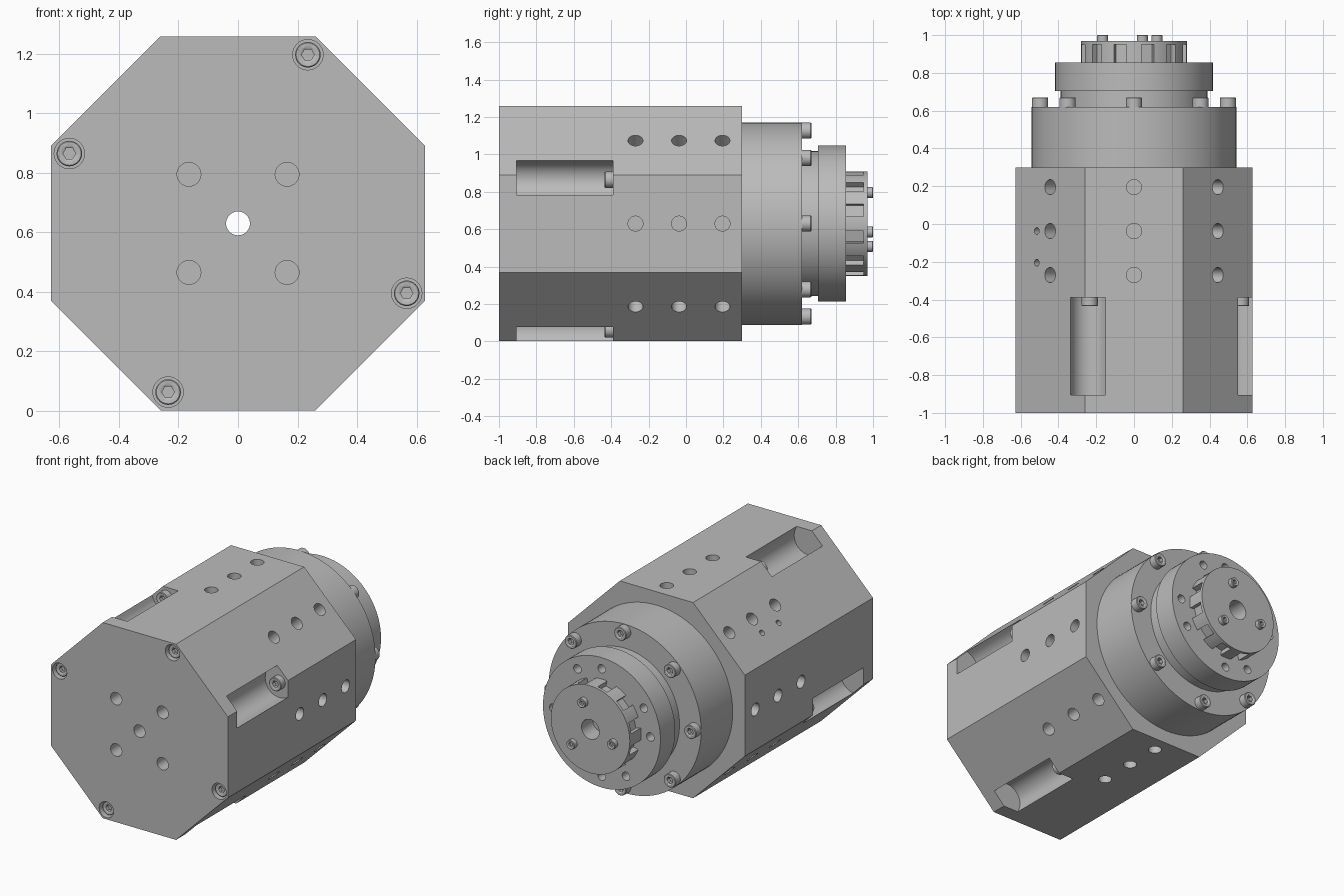
import bpy, bmesh, math
from math import cos, sin, pi, radians
from mathutils import Matrix, Vector

cube = bpy.data.objects.get("Cube")
if cube:
    bpy.data.objects.remove(cube, do_unlink=True)

AXIS_Z = 0.63      # height of the main axis
APOTHEM = 0.628    # flat-to-centre distance of the housing
BOLT_RING = 0.613

steel = bpy.data.materials.new("machined_grey")
steel.use_nodes = True
grey = (0.5, 0.5, 0.5, 1)
steel.diffuse_color = grey
steel.node_tree.nodes["Principled BSDF"].inputs["Base Color"].default_value = grey


def polar(r, deg):
    return r * cos(radians(deg)), r * sin(radians(deg))


def circle(r, cx=0, cz=0, n=64, start=0):
    return [(cx + r * cos(start + 2 * pi * i / n), cz + r * sin(start + 2 * pi * i / n))
            for i in range(n)]


def loft(bm, rings):
    """Skin a list of (points, y) rings and cap both ends."""
    loops = [[bm.verts.new((x, y, z + AXIS_Z)) for x, z in pts] for pts, y in rings]
    n = len(loops[0])
    for a, b in zip(loops, loops[1:]):
        for i in range(n):
            bm.faces.new((a[i], a[(i + 1) % n], b[(i + 1) % n], b[i]))
    bm.faces.new(loops[0])
    bm.faces.new(loops[-1])


def prism(bm, pts, y0, y1):
    loft(bm, [(pts, y0), (pts, y1)])


def make_object(name, bm):
    bmesh.ops.recalc_face_normals(bm, faces=bm.faces[:])
    mesh = bpy.data.meshes.new(name)
    bm.to_mesh(mesh)
    bm.free()
    obj = bpy.data.objects.new(name, mesh)
    bpy.context.collection.objects.link(obj)
    mesh.materials.append(steel)
    return obj


def smooth(obj):
    bpy.ops.object.select_all(action='DESELECT')
    obj.select_set(True)
    bpy.context.view_layer.objects.active = obj
    bpy.ops.object.shade_smooth_by_angle(angle=radians(30))


def cut(obj, cutter_bm):
    cutter = make_object("cutter", cutter_bm)
    cutter.hide_render = True
    mod = obj.modifiers.new("cut", 'BOOLEAN')
    mod.operation, mod.solver, mod.object = 'DIFFERENCE', 'EXACT', cutter
    bpy.context.view_layer.objects.active = obj
    bpy.ops.object.modifier_apply(modifier=mod.name)
    bpy.data.objects.remove(cutter, do_unlink=True)
    smooth(obj)


def radial_hole(bm, deg, y, r, depth, side=0):
    """Blind hole drilled square to a housing flat, shifted sideways by side."""
    out = Vector((cos(radians(deg)), 0, sin(radians(deg))))
    along = Vector((-out.z, 0, out.x))
    centre = out * (APOTHEM - depth / 2 + 0.02) + along * side
    centre += Vector((0, y, AXIS_Z))
    turn = out.to_track_quat('Z', 'Y').to_matrix().to_4x4()
    bmesh.ops.create_cone(bm, cap_ends=True, segments=32, radius1=r, radius2=r,
                          depth=depth + 0.04, matrix=Matrix.Translation(centre) @ turn)


def bolt(name, pos, y, r, h, facing):
    """Cap screw with a hexagonal socket, standing on y and pointing along facing."""
    n = 24
    hexagon = []
    for i in range(n):
        a = 2 * pi * i / n
        rad = 0.42 * r / cos(a % (pi / 3) - pi / 6)
        hexagon.append((pos[0] + rad * cos(a), pos[1] + rad * sin(a)))
    ring = lambda k: circle(r * k, *pos, n=n)
    bm = bmesh.new()
    loft(bm, [(ring(1), y), (ring(1), y + facing * h * 0.92),
              (ring(0.92), y + facing * h), (ring(0.62), y + facing * h),
              (hexagon, y + facing * h * 0.9), (hexagon, y + facing * h * 0.4)])
    smooth(make_object(name, bm))


# Octagonal housing
bm = bmesh.new()
prism(bm, circle(APOTHEM / cos(pi / 8), n=8, start=pi / 8), -1, 0.3)
housing = make_object("housing", bm)

cuts = bmesh.new()
prism(cuts, circle(0.04), -1.1, 0.4)
for k in range(4):
    # front face holes and counterbores
    prism(cuts, circle(0.04, *polar(0.233, 45 + 90 * k), n=32), -1.1, -0.85)
    prism(cuts, circle(0.051, *polar(BOLT_RING, 67.5 + 90 * k), n=32), -1.1, -0.935)
    # round-bottomed pocket opening outwards at a corner
    deg = 22.5 + 90 * k
    c, s = cos(radians(deg)), sin(radians(deg))
    u_shape = [(0.1, -0.1), (0.1, 0.1)]
    u_shape += [polar(0.1, 90 + 180 * i / 24) for i in range(25)]
    pocket = [((BOLT_RING + u) * c - v * s, (BOLT_RING + u) * s + v * c) for u, v in u_shape]
    prism(cuts, pocket, -0.905, -0.39)
for k in range(8):
    for y in (-0.27, -0.037, 0.195):
        radial_hole(cuts, 45 * k, y, 0.04, 0.15)
for y in (-0.037, -0.205):
    radial_hole(cuts, 135, y, 0.018, 0.1, side=0.1)
cut(housing, cuts)

# Stepped flange, neck and output disc
for name, r, y0, y1 in (("rear_flange", 0.542, 0.3, 0.62),
                        ("neck", 0.388, 0.62, 0.71),
                        ("output_disc", 0.417, 0.705, 0.855)):
    bm = bmesh.new()
    prism(bm, circle(r, n=96), y0, y1)
    part = make_object(name, bm)
    cuts = bmesh.new()
    prism(cuts, circle(0.04), y0 - 0.1, y1 + 0.1)
    if name == "output_disc":
        for k in range(4):
            for deg in (0, 60):
                prism(cuts, circle(0.027, *polar(0.345, deg + 90 * k), n=24), 0.77, 0.9)
    cut(part, cuts)

# Notched hub with a full rim at its end
bm = bmesh.new()
prism(bm, circle(0.28, n=96), 0.85, 0.97)
hub = make_object("notched_hub", bm)
cuts = bmesh.new()
prism(cuts, circle(0.063), 0.8, 1.1)
for k in range(12):
    c, s = polar(1, 15 + 30 * k)
    box = [(0.243, -0.034), (0.33, -0.034), (0.33, 0.034), (0.243, 0.034)]
    prism(cuts, [(u * c - v * s, u * s + v * c) for u, v in box], 0.8, 0.95)
cut(hub, cuts)

# Screws
for k in range(8):
    bolt("flange_screw", polar(0.497, 45 * k), 0.62, 0.043, 0.05, 1)
for k in range(3):
    bolt("hub_screw", polar(0.172, 75 + 120 * k), 0.97, 0.029, 0.03, 1)
for k in range(4):
    bolt("front_screw", polar(BOLT_RING, 67.5 + 90 * k), -0.935, 0.043, 0.045, -1)
    bolt("pocket_screw", polar(BOLT_RING, 22.5 + 90 * k), -0.39, 0.043, 0.045, -1)
